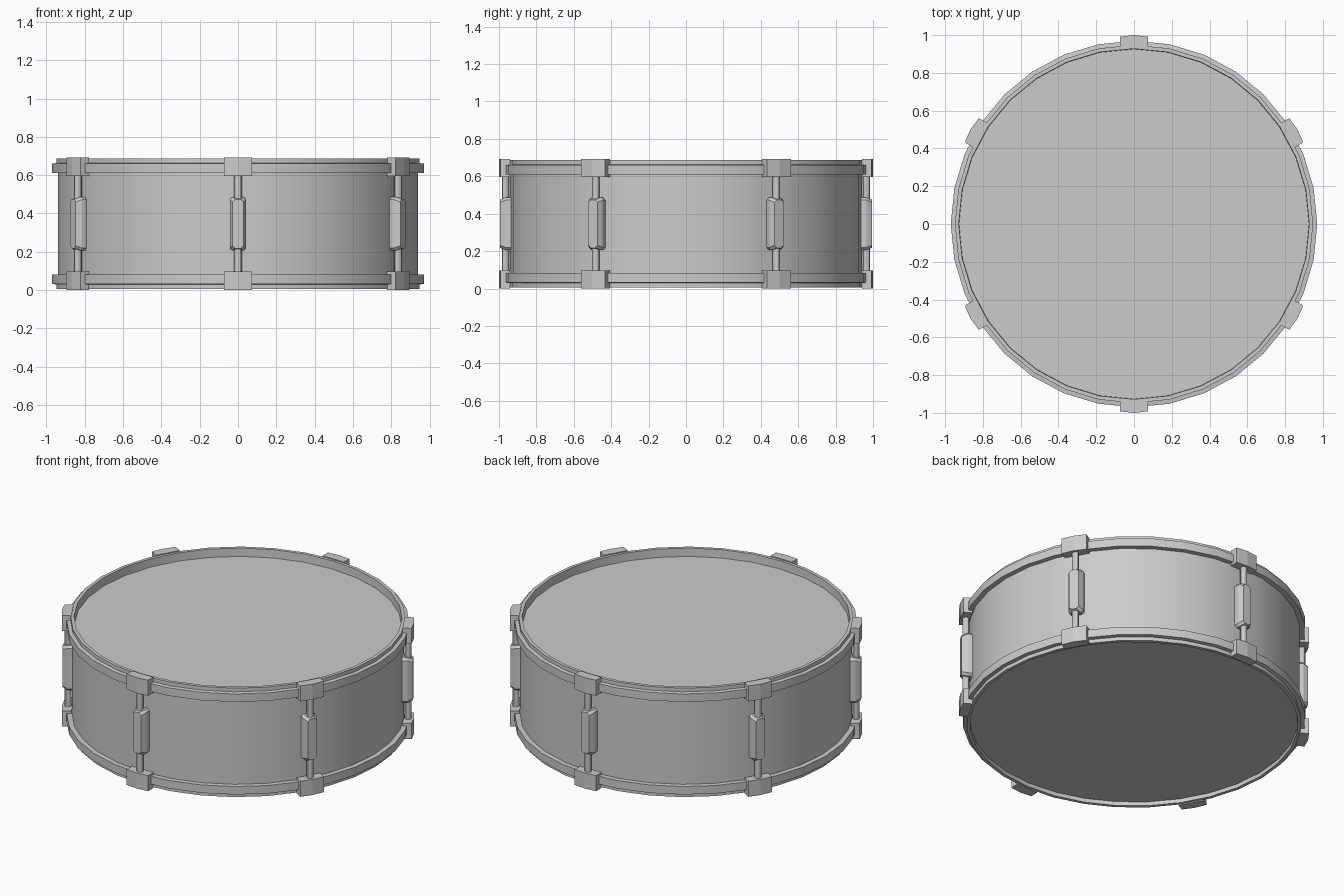
import bpy, bmesh, math
from mathutils import Matrix

if "Cube" in bpy.data.objects:
    bpy.data.objects.remove(bpy.data.objects["Cube"])

SIDES = 32
MID = 0.346          # half height of the drum


def finish(bm, name, smooth=False):
    bmesh.ops.recalc_face_normals(bm, faces=bm.faces)
    me = bpy.data.meshes.new(name)
    bm.to_mesh(me)
    bm.free()
    ob = bpy.data.objects.new(name, me)
    bpy.context.collection.objects.link(ob)
    if smooth:
        bpy.context.view_layer.objects.active = ob
        ob.select_set(True)
        bpy.ops.object.shade_smooth_by_angle(angle=math.radians(30))
        ob.select_set(False)
    return ob


def ring(name, profile):
    """Revolve a closed (radius, z) profile."""
    bm = bmesh.new()
    loops = []
    for i in range(SIDES):
        a = 2 * math.pi * i / SIDES
        loops.append([bm.verts.new((r * math.cos(a), r * math.sin(a), z)) for r, z in profile])
    n = len(profile)
    for i in range(SIDES):
        p, q = loops[i], loops[(i + 1) % SIDES]
        for j in range(n):
            k = (j + 1) % n
            bm.faces.new((p[j], q[j], q[k], p[k]))
    return finish(bm, name, True)


def cylinder(name, radius, z0, z1, sides, at=Matrix(), caps=True):
    bm = bmesh.new()
    bmesh.ops.create_cone(bm, cap_ends=caps, segments=sides, radius1=radius, radius2=radius,
                          depth=z1 - z0, matrix=at @ Matrix.Translation((0, 0, (z0 + z1) / 2))
                          @ Matrix.Rotation(math.pi / 2, 4, 'Z'))
    return finish(bm, name, True)


def prism(name, outline, z0, z1, at):
    bm = bmesh.new()
    low = [bm.verts.new(at @ Matrix.Translation((x, y, z0)).translation) for x, y in outline]
    face = bm.faces.new(low)
    up = bmesh.ops.extrude_face_region(bm, geom=[face])['geom']
    bmesh.ops.translate(bm, vec=(0, 0, z1 - z0), verts=[v for v in up if isinstance(v, bmesh.types.BMVert)])
    return finish(bm, name)


def lug(name, at):
    """Tapered casing: chamfered base outline, smaller outer face."""
    bm = bmesh.new()
    rows = []
    for r, w, h in ((0.93, 0.043, 0.14), (0.965, 0.043, 0.14), (0.995, 0.028, 0.128)):
        c = 0.014
        pts = [(w, h - c), (w - c, h), (c - w, h), (-w, h - c),
               (-w, c - h), (c - w, -h), (w - c, -h), (w, c - h)]
        rows.append([bm.verts.new(at @ Matrix.Translation((r, y, MID + z)).translation) for y, z in pts])
    for p, q in zip(rows, rows[1:]):
        for j in range(8):
            k = (j + 1) % 8
            bm.faces.new((p[j], p[k], q[k], q[j]))
    bm.faces.new(rows[0])
    bm.faces.new(rows[-1])
    return finish(bm, name)


# shell and the two heads
cylinder("shell", 0.94, 0.04, 0.65, SIDES, caps=False)
cylinder("top_head", 0.935, 0.62, 0.635, SIDES)
cylinder("bottom_head", 0.935, 0.03, 0.045, SIDES)

# stepped hoops, mirrored top to bottom
hoop = [(0.925, 0.61), (0.97, 0.61), (0.97, 0.66), (0.948, 0.663), (0.948, 0.686), (0.928, 0.686)]
ring("top_hoop", hoop)
ring("bottom_hoop", [(r, 2 * MID - z) for r, z in hoop])

# six tension stations
claw = [(0.94, -0.074), (0.992, -0.074), (1.0, 0), (0.992, 0.074), (0.94, 0.074)]
for i in range(6):
    turn = Matrix.Rotation(math.radians(30 + 60 * i), 4, 'Z')
    prism(f"top_claw_{i}", claw, 0.595, 0.692, turn)
    prism(f"bottom_claw_{i}", claw, 0.0, 0.097, turn)
    cylinder(f"tension_rod_{i}", 0.02, 0.09, 0.60, 12, turn @ Matrix.Translation((0.965, 0, 0)))
    lug(f"lug_{i}", turn)
